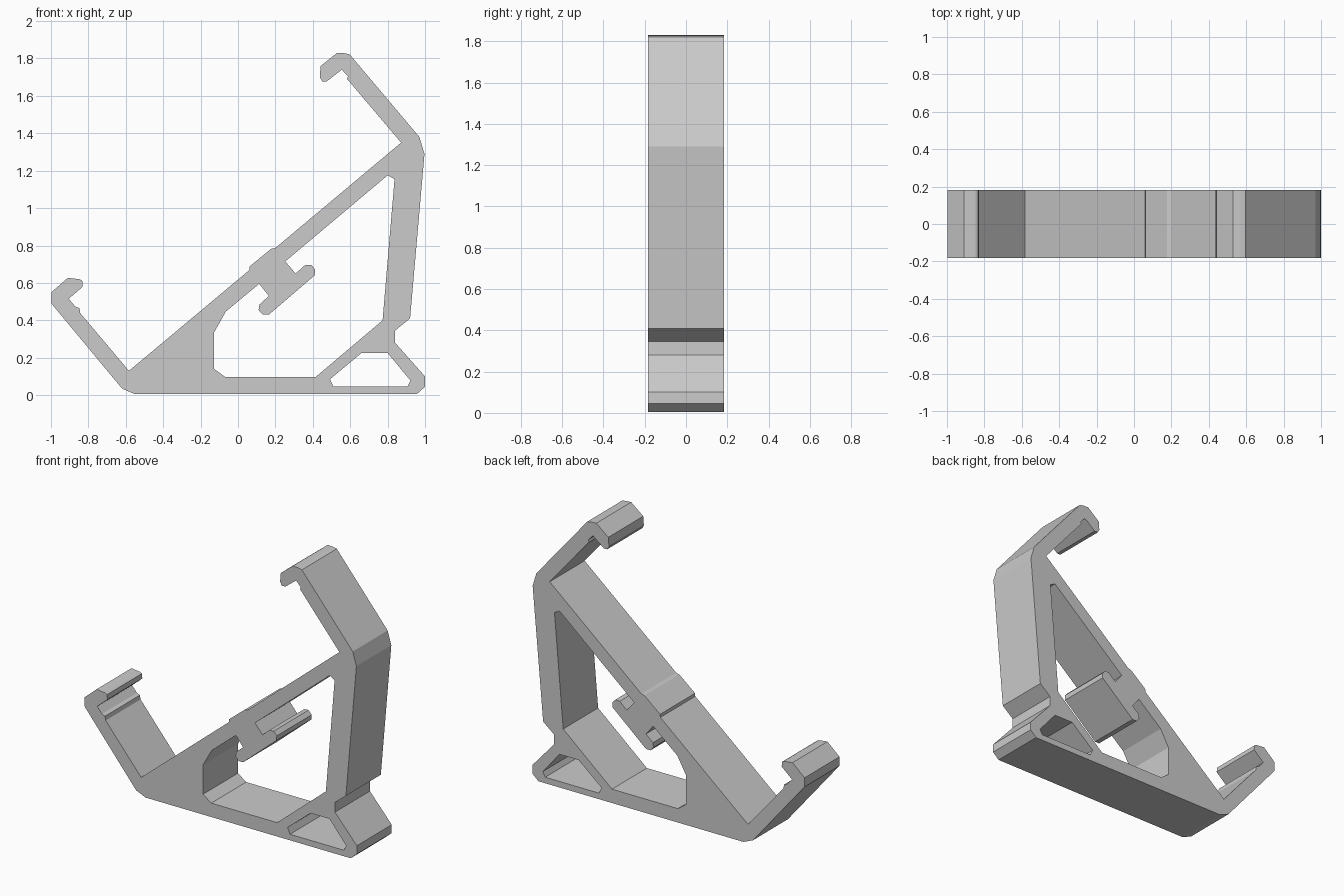
import bpy, bmesh
from math import radians

HALF_DEPTH = 0.183

# Outer silhouette (x, z), walked counter-clockwise section by section
base = [(-0.55, 0.005), (0.955, 0.005), (1.0, 0.045), (1.0, 0.10), (0.84, 0.28), (0.84, 0.345)]
back_leg = [(0.92, 0.41), (0.997, 1.29), (0.97, 1.38)]
upper_hook = [(0.597, 1.822), (0.57, 1.828), (0.53, 1.83), (0.442, 1.76), (0.437, 1.70),
              (0.45, 1.678), (0.475, 1.678), (0.555, 1.74), (0.588, 1.705), (0.583, 1.69),
              (0.605, 1.665)]
rest = [(0.872, 1.35), (0.20, 0.787), (0.177, 0.782), (0.062, 0.688), (0.06, 0.668), (-0.583, 0.13)]
lower_hook = [(-0.843, 0.438), (-0.848, 0.465), (-0.87, 0.474), (-0.905, 0.515), (-0.855, 0.558),
              (-0.83, 0.58), (-0.833, 0.612), (-0.848, 0.62), (-0.91, 0.627),
              (-0.998, 0.55), (-0.998, 0.49), (-0.62, 0.035)]

# Main opening; its edge also wraps around the T-shaped cable clip
window = [(-0.128, 0.14), (-0.068, 0.097), (0.415, 0.097), (0.773, 0.40), (0.837, 1.155), (0.80, 1.175)]
clip = [(0.253, 0.715), (0.308, 0.65), (0.358, 0.695), (0.39, 0.697), (0.413, 0.672), (0.41, 0.64),
        (0.165, 0.43), (0.132, 0.43), (0.11, 0.455), (0.115, 0.485), (0.165, 0.53), (0.113, 0.595)]
gusset = [(-0.065, 0.447), (-0.128, 0.335)]
foot_hole = [(0.51, 0.045), (0.905, 0.045), (0.922, 0.078), (0.80, 0.225), (0.66, 0.225), (0.492, 0.085)]


def extrude_profile(name, loops, half_depth):
    """Flat filled profile with holes, extruded along y."""
    curve = bpy.data.curves.new(name, 'CURVE')
    curve.dimensions = '2D'
    curve.fill_mode = 'BOTH'
    curve.extrude = half_depth
    for loop in loops:
        spline = curve.splines.new('POLY')
        spline.points.add(len(loop) - 1)
        for point, (x, z) in zip(spline.points, loop):
            point.co = (x, z, 0, 1)
        spline.use_cyclic_u = True
    obj = bpy.data.objects.new(name, curve)
    obj.rotation_euler.x = radians(90)
    bpy.context.collection.objects.link(obj)
    bpy.context.view_layer.objects.active = obj
    obj.select_set(True)
    bpy.ops.object.convert(target='MESH')
    obj = bpy.context.object
    # Weld caps to walls and keep every face flat
    bm = bmesh.new()
    bm.from_mesh(obj.data)
    bmesh.ops.remove_doubles(bm, verts=bm.verts, dist=0.0001)
    bmesh.ops.recalc_face_normals(bm, faces=bm.faces)
    for face in bm.faces:
        face.smooth = False
    bm.to_mesh(obj.data)
    bm.free()
    return obj


# Stand body with both hooks, clip and openings
outline = base + back_leg + upper_hook + rest + lower_hook
extrude_profile("stand_frame", [outline, window + clip + gusset, foot_hole], HALF_DEPTH)
